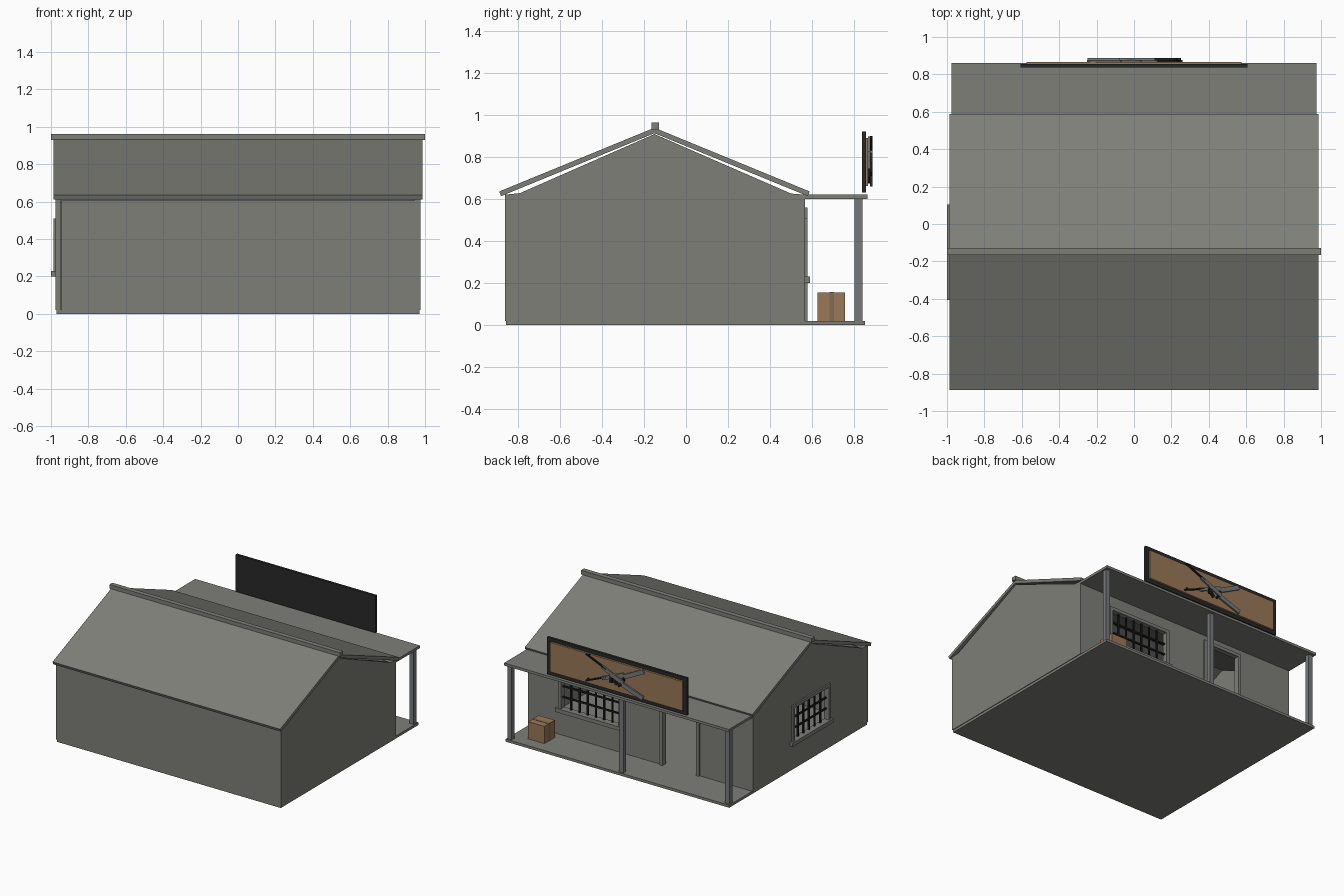
import bpy, bmesh, math
from mathutils import Matrix, Vector

cube = bpy.data.objects.get("Cube")
if cube:
    bpy.data.objects.remove(cube, do_unlink=True)


def material(name, r, g, b):
    m = bpy.data.materials.new(name)
    m.use_nodes = True
    m.diffuse_color = (r, g, b, 1)
    m.node_tree.nodes["Principled BSDF"].inputs["Base Color"].default_value = (r, g, b, 1)
    return m


GREY = material("weathered grey", 0.21, 0.212, 0.19)
STEEL = material("steel grey", 0.18, 0.19, 0.20)
DARK = material("sign black", 0.022, 0.022, 0.022)
IRON = material("iron bars", 0.012, 0.012, 0.012)
WOOD = material("brown wood", 0.32, 0.19, 0.095)
STRAP = material("crate strap", 0.22, 0.15, 0.09)


def finish(name, bm, mat):
    bmesh.ops.recalc_face_normals(bm, faces=bm.faces)
    me = bpy.data.meshes.new(name)
    bm.to_mesh(me)
    bm.free()
    ob = bpy.data.objects.new(name, me)
    bpy.context.scene.collection.objects.link(ob)
    if mat:
        me.materials.append(mat)
    return ob


def box(name, xs, ys, zs, mat):
    """Box between pairs of limits on each axis."""
    bm = bmesh.new()
    size = [b - a for a, b in (xs, ys, zs)]
    mid = [(a + b) / 2 for a, b in (xs, ys, zs)]
    bmesh.ops.create_cube(bm, size=1, matrix=Matrix.Translation(mid) @ Matrix.Diagonal((*size, 1)))
    return finish(name, bm, mat)


def prism(name, profile, x0, x1, mat):
    """Extrude a (y, z) outline along x."""
    bm = bmesh.new()
    face = bm.faces.new([bm.verts.new((x0, y, z)) for y, z in profile])
    new = bmesh.ops.extrude_face_region(bm, geom=[face])["geom"]
    bmesh.ops.translate(bm, vec=(x1 - x0, 0, 0), verts=[v for v in new if isinstance(v, bmesh.types.BMVert)])
    return finish(name, bm, mat)


def cut(wall, name, xs, ys, zs):
    cutter = box(name, xs, ys, zs, None)
    cutter.hide_render = True
    cutter.display_type = "WIRE"
    mod = wall.modifiers.new(name, "BOOLEAN")
    mod.object = cutter
    mod.solver = "EXACT"


# Main dimensions
HX, Y0, Y1, YR = 0.975, -0.86, 0.565, -0.15
T, FLOOR, EAVE = 0.03, 0.02, 0.605

# Floors
box("foundation", (-0.97, 0.97), (Y0 + 0.005, Y1), (0, FLOOR), GREY)
box("porch_deck", (-0.97, 0.97), (Y1, 0.85), (0, FLOOR), GREY)

# Walls
gable = [(Y0, FLOOR), (Y1, FLOOR), (Y1, 0.62), (0.5, 0.625), (YR, 0.908), (-0.79, 0.627), (Y0, 0.62)]
prism("left_gable_wall", gable, HX - T, HX, GREY)
window_wall = prism("right_gable_wall", gable, -HX, -HX + T, GREY)
box("front_wall", (-HX + T, HX - T), (Y0, Y0 + T), (FLOOR, EAVE), GREY)
porch_wall = box("porch_wall", (-HX + T, HX - T), (Y1 - T, Y1), (FLOOR, EAVE), GREY)

# Openings
SIDE = (-0.36, 0.06)
BACK = (0.18, 0.68)
DOOR = (-0.49, -0.20)
GLASS = (0.23, 0.485)
cut(window_wall, "side_window_cutter", (-1.1, -0.9), SIDE, GLASS)
cut(porch_wall, "porch_window_cutter", BACK, (0.5, 0.6), GLASS)
cut(porch_wall, "door_cutter", DOOR, (0.5, 0.6), (FLOOR - 0.01, 0.535))


def window(prefix, span, place, columns):
    """Frame, sill and bars; place(along, out) gives x and y limits."""
    a, b = span
    w = 0.025
    face, deep = (-0.01, 0.012), (-0.01, 0.024)
    for i, (u, z) in enumerate([((a - w, a), GLASS), ((b, b + w), GLASS),
                                ((a - w, b + w), (GLASS[1], GLASS[1] + w))]):
        box(f"{prefix}_frame_{i}", *place(u, face), z, GREY)
    box(prefix + "_sill", *place((a - 0.045, b + 0.045), deep), (0.2, GLASS[0]), GREY)
    for i in range(1, columns):
        u = a + (b - a) * i / columns
        box(f"{prefix}_upright_bar_{i}", *place((u - 0.006, u + 0.006), (-0.02, -0.008)), GLASS, IRON)
    for i in (1, 2):
        z = GLASS[0] + (GLASS[1] - GLASS[0]) * i / 3
        box(f"{prefix}_cross_bar_{i}", *place(span, (-0.02, -0.008)), (z - 0.006, z + 0.006), IRON)


window("porch_window", BACK, lambda u, o: (u, (Y1 + o[0], Y1 + o[1])), 7)
window("side_window", SIDE, lambda u, o: ((-HX - o[1], -HX - o[0]), u), 6)

# Door frame
for side, (a, b) in (("left", (DOOR[1], DOOR[1] + 0.025)), ("right", (DOOR[0] - 0.025, DOOR[0]))):
    box(side + "_door_jamb", (a, b), (Y1 - T, Y1 + 0.012), (FLOOR, 0.535), GREY)
box("door_lintel", (DOOR[0] - 0.025, DOOR[1] + 0.025), (Y1 - T, Y1 + 0.012), (0.535, 0.56), GREY)

# Main roof and ridge
for name, y, z in (("front_roof", -0.888, 0.635), ("porch_side_roof", 0.588, 0.635)):
    down = Vector((y - YR, z - 0.938)).normalized()
    inward = Vector((down.y * abs(down.x) / down.x, -abs(down.x))) * 0.024
    prism(name, [(YR, 0.938), (y, z), (y + inward.x, z + inward.y), (YR, 0.912)], -0.987, 0.987, GREY)
box("ridge_cap", (-1, 1), (-0.165, -0.128), (0.93, 0.962), GREY)

# Porch roof and posts
box("porch_roof", (-HX, HX), (Y1, 0.862), (0.6, 0.62), GREY)
for name, x in (("left_post", 0.945), ("middle_post", -0.025), ("right_post", -0.945)):
    box(name, (x - 0.018, x + 0.018), (0.802, 0.838), (FLOOR, 0.6), STEEL)

# Crate
box("crate", (0.7, 0.84), (0.625, 0.755), (FLOOR, 0.155), WOOD)
box("crate_strap", (0.698, 0.842), (0.682, 0.704), (FLOOR, 0.157), STRAP)

# Sign board with raised rim
SX, SZ = (-0.607, 0.607), (0.63, 0.92)
box("sign_back", SX, (0.836, 0.85), SZ, DARK)
box("sign_panel", (-0.575, 0.575), (0.85, 0.866), (0.66, 0.89), WOOD)
for name, xs, zs in (("top", SX, (0.895, 0.92)), ("bottom", SX, (0.63, 0.655)),
                     ("left", (0.582, 0.607), SZ), ("right", (-0.607, -0.582), SZ)):
    box(f"sign_{name}_rim", xs, (0.85, 0.856), zs, DARK)


# Crossed rifles: each part is centre along, centre across, length, height, tilt
PARTS = {
    "barrel": (0.18, 0.008, 0.19, 0.01, 0, IRON),
    "handguard": (0.08, 0.004, 0.09, 0.026, 0, STEEL),
    "receiver": (-0.02, 0, 0.12, 0.032, 0, STEEL),
    "stock": (-0.17, -0.006, 0.19, 0.034, 4, STEEL),
    "magazine": (0.02, -0.035, 0.024, 0.055, 20, IRON),
    "grip": (-0.06, -0.028, 0.018, 0.04, -20, IRON),
    "sight": (0.25, 0.016, 0.008, 0.016, 0, IRON),
}
for name, tilt, y in (("falling", -1, 0.872), ("rising", 1, 0.881)):
    turn = Matrix.Translation((0, y, 0.778)) @ Matrix.Rotation(-tilt * math.radians(23), 4, "Y")
    for part, (u, v, length, height, angle, mat) in PARTS.items():
        bm = bmesh.new()
        local = Matrix.Translation((u, 0, v)) @ Matrix.Rotation(math.radians(angle), 4, "Y")
        bmesh.ops.create_cube(bm, size=1, matrix=turn @ local @ Matrix.Diagonal((length, 0.012, height, 1)))
        finish(f"{name}_rifle_{part}", bm, mat)
